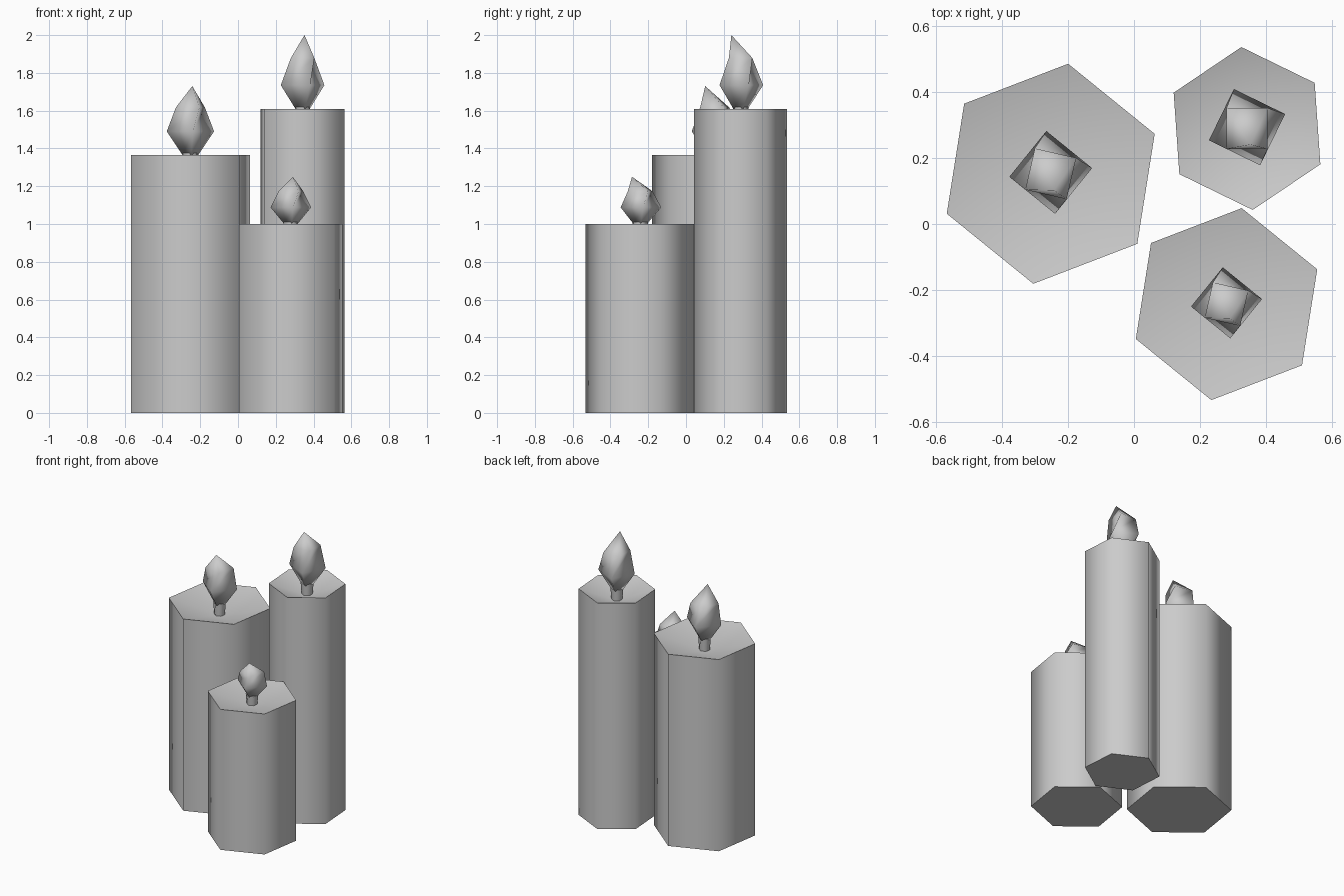
import bpy
import bmesh
from math import cos, sin, radians, tau

cube = bpy.data.objects.get("Cube")
if cube:
    bpy.data.objects.remove(cube, do_unlink=True)

grey = bpy.data.materials.new("plain grey")
grey.use_nodes = True
COLOUR = (0.6, 0.6, 0.6, 1)
grey.diffuse_color = COLOUR
grey.node_tree.nodes["Principled BSDF"].inputs["Base Color"].default_value = COLOUR


def loft(name, origin, sides, rings, start=None, end=None, smooth=180):
    """Skin rings of (radius, z, turn, y shift); start and end are cap points."""
    bm = bmesh.new()
    loops = []
    for radius, z, turn, shift in rings:
        angles = [radians(turn) + tau * i / sides for i in range(sides)]
        loops.append([bm.verts.new((radius * cos(a), radius * sin(a) + shift, z))
                      for a in angles])
    for low, high in zip(loops, loops[1:]):
        for i in range(sides):
            j = (i + 1) % sides
            bm.faces.new((low[i], low[j], high[j], high[i]))
    for loop, point in ((loops[0][::-1], start), (loops[-1], end)):
        if point is None:
            bm.faces.new(loop)
        else:
            tip = bm.verts.new(point)
            for i in range(sides):
                bm.faces.new((loop[i], loop[(i + 1) % sides], tip))
    bmesh.ops.recalc_face_normals(bm, faces=bm.faces)
    mesh = bpy.data.meshes.new(name)
    bm.to_mesh(mesh)
    bm.free()
    mesh.materials.append(grey)
    obj = bpy.data.objects.new(name, mesh)
    bpy.context.collection.objects.link(obj)
    obj.location = origin
    bpy.ops.object.select_all(action="DESELECT")
    obj.select_set(True)
    bpy.context.view_layer.objects.active = obj
    bpy.ops.object.shade_smooth_by_angle(angle=radians(smooth))


def candle(label, x, y, radius, height, turn, dip, flame_r, flame_h, belly):
    # Wax body with a dished top
    loft(label + "_wax", (x, y, 0), 6,
         [(radius, 0, turn, 0), (radius, height, turn, 0)],
         end=(0, 0, height - dip), smooth=65)
    # Wick standing in the dish
    loft(label + "_wick", (x, y, height), 6,
         [(0.034, -dip - 0.01, turn, 0), (0.042, 0.01, turn, 0)], smooth=65)
    # Twisted four-sided flame with a leaning tip
    loft(label + "_flame", (x, y, height), 4,
         [(flame_r * 0.33, 0, turn - 15, 0),
          (flame_r, belly, turn - 15, 0.004),
          (flame_r * 0.72, flame_h * 0.69, turn + 11, 0)],
         end=(0.01, -0.4 * flame_r, flame_h))


candle("left_rear_candle", 0.342, 0.289, 0.247, 1.61, 34, 0.083, 0.122, 0.39, 0.125)
candle("right_candle", -0.252, 0.152, 0.337, 1.365, 21, 0.087, 0.126, 0.365, 0.125)
candle("left_front_candle", 0.28, -0.2425, 0.294, 1.0, 21, 0.065, 0.108, 0.25, 0.088)
